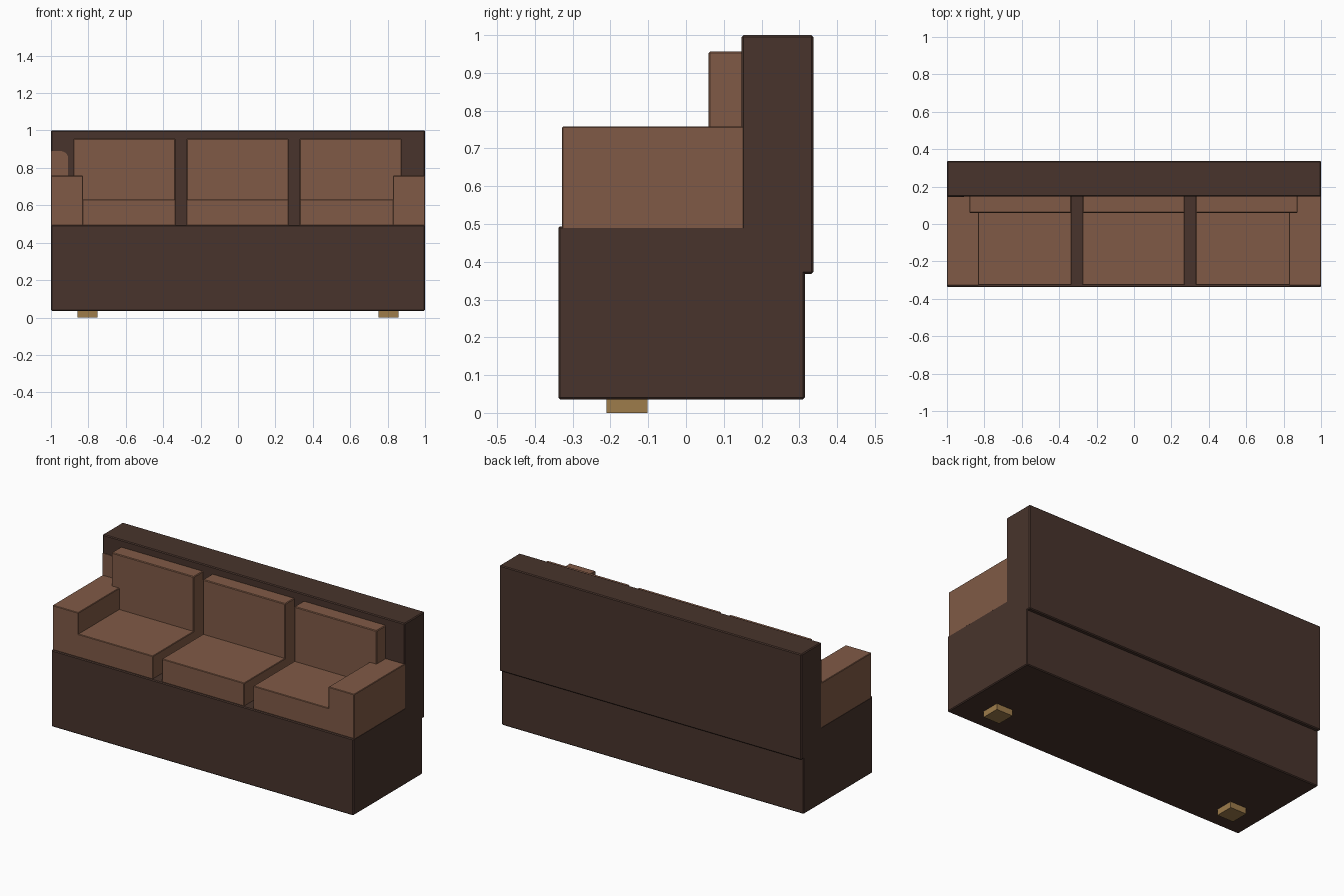
import bpy
import bmesh
import math

if "Cube" in bpy.data.objects:
    bpy.data.objects.remove(bpy.data.objects["Cube"])


def material(name, rgb):
    m = bpy.data.materials.new(name)
    m.diffuse_color = (*rgb, 1.0)
    m.use_nodes = True
    m.node_tree.nodes["Principled BSDF"].inputs["Base Color"].default_value = m.diffuse_color
    return m


DARK = material("dark brown leather", (0.065, 0.034, 0.025))
TAN = material("tan cushion", (0.216, 0.102, 0.061))
WOOD = material("light wood", (0.34, 0.20, 0.07))


def finish(name, bm, mat):
    bmesh.ops.recalc_face_normals(bm, faces=bm.faces)
    mesh = bpy.data.meshes.new(name)
    bm.to_mesh(mesh)
    bm.free()
    mesh.materials.append(mat)
    obj = bpy.data.objects.new(name, mesh)
    bpy.context.collection.objects.link(obj)
    return obj


def box(name, x, y, z, mat, bevel=0.0):
    """Box from (min, max) ranges, with an optional chamfer."""
    bm = bmesh.new()
    bmesh.ops.create_cube(bm, size=1.0)
    for v in bm.verts:
        for i, (lo, hi) in enumerate((x, y, z)):
            v.co[i] = lo if v.co[i] < 0 else hi
    obj = finish(name, bm, mat)
    if bevel:
        mod = obj.modifiers.new("edge", 'BEVEL')
        mod.width = bevel
        mod.segments = 1
    return obj


# Frame: base box and tall backrest
box("base", (-1, 1), (-0.338, 0.315), (0.036, 0.494), DARK, 0.005)
box("backrest", (-1, 1), (0.147, 0.337), (0.368, 1.0), DARK, 0.005)

# Arms and front feet, one per side
for side, s in (("left", -1), ("right", 1)):
    box(side + "_arm", sorted((s * 0.828, s * 0.999)), (-0.328, 0.28),
        (0.26, 0.758), TAN, 0.003)
    box(side + "_foot", sorted((s * 0.75, s * 0.857)), (-0.21, -0.102),
        (0.0, 0.045), WOOD)

# Three seat cushions and three back cushions with gaps between them
spans = (("left", -0.85, -0.88, -0.335), ("middle", -0.275, -0.275, 0.27),
         ("right", 0.33, 0.33, 0.875))
for side, seat_lo, back_lo, hi in spans:
    seat_hi = min(hi, 0.85)
    box(side + "_seat_cushion", (seat_lo, seat_hi), (-0.327, 0.17),
        (0.45, 0.63), TAN, 0.003)
    box(side + "_back_cushion", (back_lo, hi), (0.06, 0.17),
        (0.47, 0.957), TAN, 0.004)

# Rounded pad on the backrest above the left arm
r, right, top, y0, y1 = 0.04, -0.908, 0.89, 0.144, 0.152
outline = [(-0.999, 0.74), (right, 0.74)]
for i in range(6):
    a = math.radians(90 * i / 5)
    outline.append((right - r + r * math.cos(a), top - r + r * math.sin(a)))
outline.append((-0.999, top))
bm = bmesh.new()
face = bm.faces.new([bm.verts.new((x, y0, z)) for x, z in outline])
ext = bmesh.ops.extrude_face_region(bm, geom=[face], use_keep_orig=True)
for g in ext["geom"]:
    if isinstance(g, bmesh.types.BMVert):
        g.co.y = y1
finish("left_back_pad", bm, TAN)
